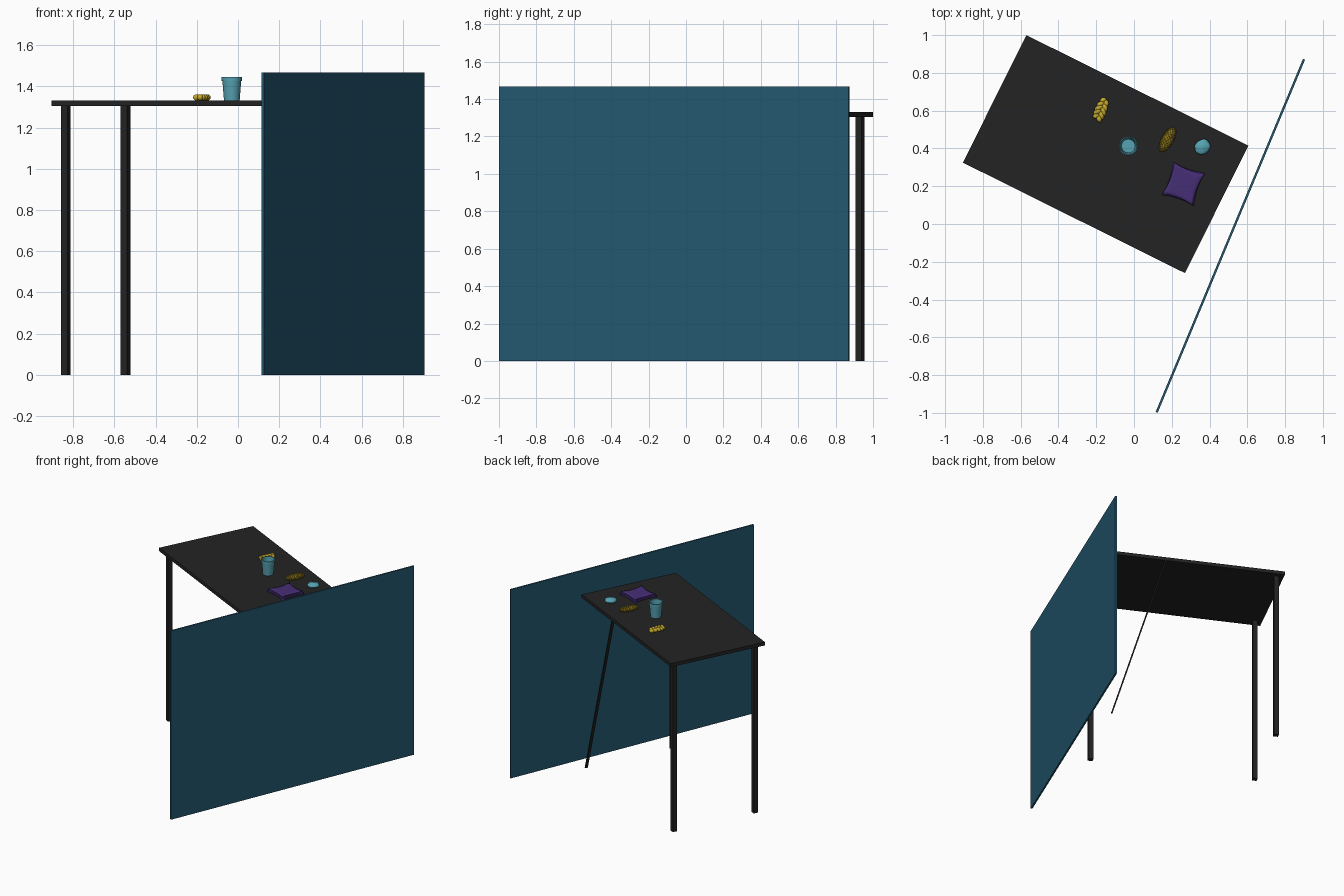
import bpy, bmesh, math, random
from mathutils import Matrix, Vector

if "Cube" in bpy.data.objects:
    bpy.data.objects.remove(bpy.data.objects["Cube"])

random.seed(4)

def srgb(r, g, b):
    f = lambda c: (c / 255 / 12.92) if c < 10 else ((c / 255 + 0.055) / 1.055) ** 2.4
    return (f(r), f(g), f(b), 1)

def material(name, rgb):
    m = bpy.data.materials.new(name)
    m.diffuse_color = srgb(*rgb)
    m.use_nodes = True
    m.node_tree.nodes["Principled BSDF"].inputs["Base Color"].default_value = m.diffuse_color
    return m

BLACK = material("charcoal", (35, 35, 35))
BLUE = material("deep blue", (36, 88, 112))
TEAL = material("teal", (86, 162, 178))
YELLOW = material("yellow", (200, 172, 44))
OLIVE = material("dark yellow", (140, 118, 26))
PURPLE = material("purple", (70, 46, 118))

def finish(name, bm, mat, matrix=Matrix(), smooth=False):
    bmesh.ops.recalc_face_normals(bm, faces=bm.faces)
    me = bpy.data.meshes.new(name)
    bm.to_mesh(me)
    bm.free()
    me.materials.append(mat)
    for p in me.polygons:
        p.use_smooth = smooth
    ob = bpy.data.objects.new(name, me)
    ob.matrix_world = matrix
    bpy.context.collection.objects.link(ob)
    return ob

def place(x, y, z, deg):
    return Matrix.Translation((x, y, z)) @ Matrix.Rotation(math.radians(deg), 4, 'Z')

def box(name, size, centre, mat, matrix=Matrix()):
    bm = bmesh.new()
    bmesh.ops.create_cube(bm, size=1, matrix=Matrix.Translation(centre) @ Matrix.Diagonal((*size, 1)))
    return finish(name, bm, mat, matrix)

# table: top and three upright legs, in the table's own rotated frame
L, W, TOP, THICK = 1.313, 0.754, 1.331, 0.026
table = place(-0.15, 0.37, 0, -26.45)
box("table_top", (L, W, THICK), (0, 0, TOP - THICK / 2), BLACK, table)
lx, ly = L / 2 - 0.0525, W / 2 - 0.0525
for name, sx, sy in (("back_left_leg", -1, 1), ("front_left_leg", -1, -1), ("front_right_leg", 1, -1)):
    box(name, (0.035, 0.035, TOP - THICK), (sx * lx, sy * ly, (TOP - THICK) / 2), BLACK, table)

# thin slanted strut under the back edge
bm = bmesh.new()
bmesh.ops.create_cube(bm, size=1)
for v in bm.verts:
    x = L / 2 - 0.043 if v.co.z < 0 else L / 2 - 0.437
    v.co = (x + v.co.x * 0.010, W / 2 - 0.013 + v.co.y * 0.02, 0 if v.co.z < 0 else TOP - THICK)
finish("slanted_strut", bm, BLACK, table)

# standing divider panel
box("divider_panel", (2.026, 0.012, 1.466), (0, 0, 0.733), BLUE, place(0.51, -0.0625, 0, 67.35))

# cup: lathed profile with a lip and a hollow inside
profile = [(0, 0), (0.038, 0), (0.0455, 0.094), (0.049, 0.095), (0.0495, 0.114),
           (0.044, 0.114), (0.043, 0.09), (0.036, 0.008), (0, 0.008)]
bm = bmesh.new()
vs = [bm.verts.new((r, 0, z)) for r, z in profile]
es = [bm.edges.new(p) for p in zip(vs, vs[1:])]
bmesh.ops.spin(bm, geom=vs + es, cent=(0, 0, 0), axis=(0, 0, 1), angle=2 * math.pi, steps=32)
bmesh.ops.remove_doubles(bm, verts=bm.verts, dist=1e-5)
cup = finish("cup", bm, TEAL, place(-0.03, 0.413, TOP, 0))
bpy.context.view_layer.objects.active = cup
cup.select_set(True)
bpy.ops.object.shade_smooth_by_angle(angle=math.radians(35))

# braided loaf: two rows of slanted lumps in a herringbone
bm = bmesh.new()
for i in range(5):
    s = (i - 2) * 0.023
    k = 1 - 0.07 * (i - 2) ** 2
    for side in (-1, 1):
        m = (place(s + 0.004 * side, side * 0.015 * k, 0.015, -side * 40 + 180)
             @ Matrix.Diagonal((0.025 * k, 0.0135, 0.015, 1)))
        bmesh.ops.create_uvsphere(bm, u_segments=14, v_segments=8, radius=1, matrix=m)
finish("braided_loaf", bm, YELLOW, place(-0.174, 0.606, TOP, 66), True)

# seeded loaf: oval core studded with small bumps
spot = place(0.177, 0.447, TOP, 61)
ax, ay, az = 0.071, 0.030, 0.019
bm = bmesh.new()
bmesh.ops.create_uvsphere(bm, u_segments=24, v_segments=12, radius=1,
                          matrix=Matrix.Translation((0, 0, az)) @ Matrix.Diagonal((ax, ay, az, 1)))
finish("seeded_loaf_core", bm, OLIVE, spot, True)
bm = bmesh.new()
for i in range(150):
    t = 1 - 2 * (i + 0.5) / 150
    a = i * 2.39996
    r = math.sqrt(1 - t * t)
    c = Vector((ax * t, ay * r * math.cos(a), az + az * r * math.sin(a)))
    bmesh.ops.create_icosphere(bm, subdivisions=1, radius=0.0042, matrix=Matrix.Translation(c))
finish("seeded_loaf_bumps", bm, OLIVE, spot, True)

# small lumpy teal ball
bm = bmesh.new()
bmesh.ops.create_icosphere(bm, subdivisions=3, radius=1)
for v in bm.verts:
    n = v.co.normalized()
    k = 1 + 0.07 * math.sin(5 * n.x + 1) * math.cos(5 * n.y) + random.uniform(-0.03, 0.03)
    v.co = Vector((n.x * 0.043 * k, n.y * 0.038 * k, 0.019 + n.z * 0.019 * k))
finish("lumpy_ball", bm, TEAL, place(0.362, 0.408, TOP, 40), True)

# folded cloth: two soft layers with pinched-in edges and lifted corners
def cloth_layer(name, size, z0, thick, deg):
    bm = bmesh.new()
    bmesh.ops.create_cube(bm, size=2)
    bmesh.ops.subdivide_edges(bm, edges=bm.edges, cuts=9, use_grid_fill=True)
    for v in bm.verts:
        x, y, z = v.co
        px = 1 - 0.12 * (1 - y * y) * abs(x)
        py = 1 - 0.12 * (1 - x * x) * abs(y)
        edge = max(abs(x), abs(y)) ** 6
        h = z * thick / 2 * (1 - 0.45 * edge) + 0.006 * (x * y) ** 2 * (z > 0)
        v.co = (x * px * size[0] / 2, y * py * size[1] / 2, z0 + thick / 2 + h)
    ob = finish(name, bm, PURPLE, place(0.262, 0.212, TOP, deg), True)

cloth_layer("cloth_lower_layer", (0.178, 0.186), 0, 0.016, -19)
cloth_layer("cloth_upper_layer", (0.172, 0.178), 0.014, 0.015, -21)
